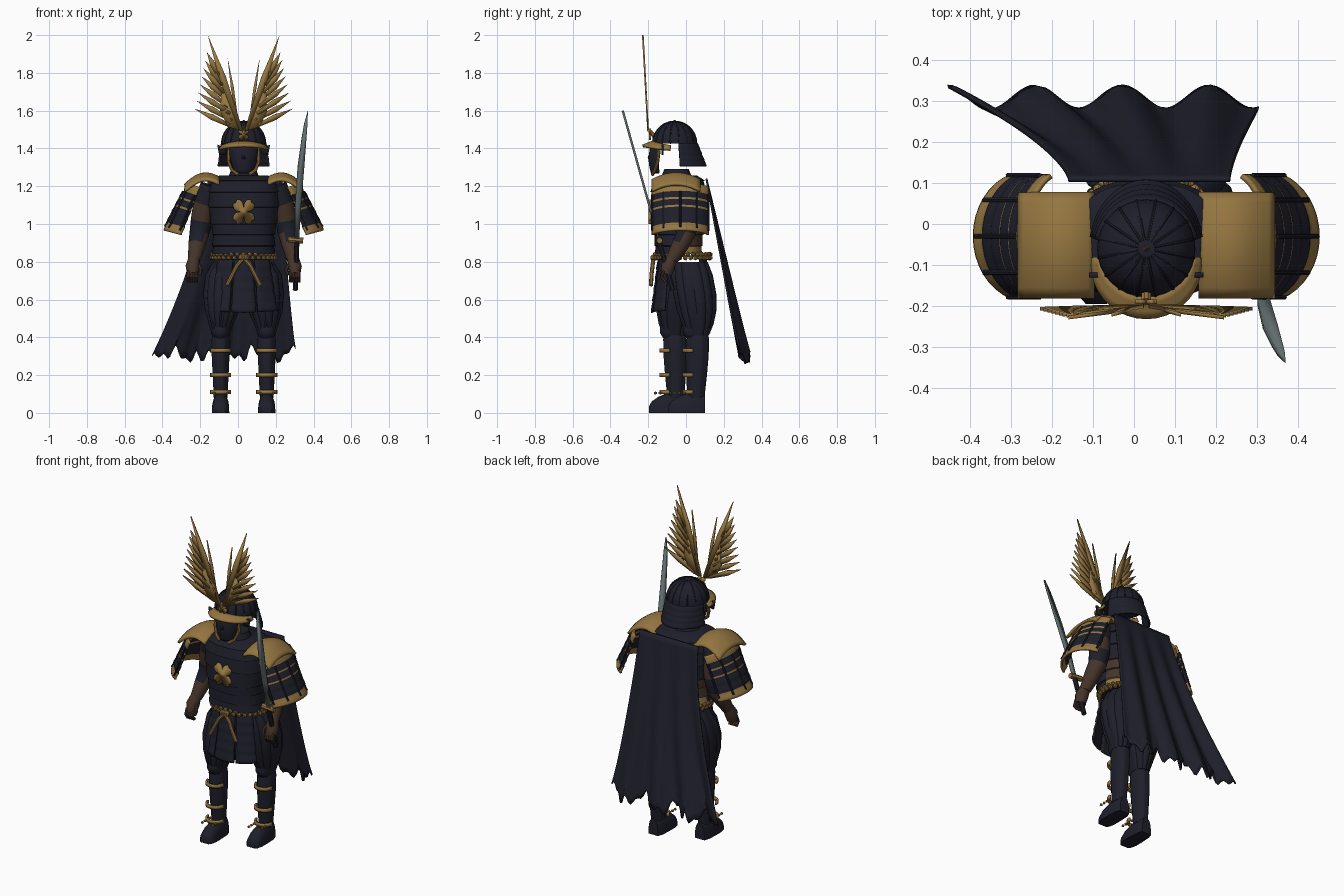
import bpy, bmesh
from math import sin, cos, pi, radians
from mathutils import Vector

cube = bpy.data.objects.get("Cube")
if cube:
    bpy.data.objects.remove(cube, do_unlink=True)

MID = 0.03  # x of the body's symmetry plane


def material(name, colour):
    mat = bpy.data.materials.new(name)
    mat.use_nodes = True
    mat.diffuse_color = (*colour, 1)
    mat.node_tree.nodes["Principled BSDF"].inputs["Base Color"].default_value = (*colour, 1)
    return mat


NAVY = material("dark navy lacquer", (0.0135, 0.0135, 0.024))
GOLD = material("old gold", (0.3, 0.18, 0.052))
BROWN = material("dark brown leather", (0.06, 0.035, 0.023))
STEEL = material("grey steel", (0.12, 0.15, 0.15))


def lerp(a, b, t):
    return a + (b - a) * t


def finish(name, bm, mats, thick=0, rule=None):
    bmesh.ops.remove_doubles(bm, verts=bm.verts, dist=1e-5)
    bmesh.ops.recalc_face_normals(bm, faces=bm.faces)
    if rule:
        for face in bm.faces:
            face.material_index = rule(face.calc_center_median())
    mesh = bpy.data.meshes.new(name)
    bm.to_mesh(mesh)
    bm.free()
    for mat in mats:
        mesh.materials.append(mat)
    mesh.shade_smooth()
    mesh.set_sharp_from_angle(angle=radians(40))
    obj = bpy.data.objects.new(name, mesh)
    bpy.context.collection.objects.link(obj)
    if thick:
        mod = obj.modifiers.new("thickness", 'SOLIDIFY')
        mod.thickness, mod.offset = thick, 0
    return obj


def add_skin(bm, rings):
    rows = [[bm.verts.new(p) for p in ring] for ring in rings]
    n = len(rows[0])
    for low, high in zip(rows, rows[1:]):
        for i in range(n):
            bm.faces.new((low[i], low[(i + 1) % n], high[(i + 1) % n], high[i]))
    bm.faces.new(rows[0])
    bm.faces.new(rows[-1])


def skin(name, rings, mats, rule=None):
    bm = bmesh.new()
    add_skin(bm, rings)
    return finish(name, bm, mats, rule=rule)


def oval(x, y, z, rx, ry, sides=32, flute=0, power=1.0):
    """Horizontal ring; flute adds vertical ribs, power under 1 squares it."""
    ring = []
    for i in range(sides):
        a = 2 * pi * i / sides
        c, s = cos(a), sin(a)
        k = 1 - flute * (i % 4 == 0)
        ring.append((x + rx * k * abs(c) ** power * (1 if c > 0 else -1),
                     y + ry * k * abs(s) ** power * (1 if s > 0 else -1), z))
    return ring


def tubes(name, paths, radius, mats, sides=8, rule=None):
    bm = bmesh.new()
    ref = Vector((0.31, 0.9, 0.17))
    for path in paths:
        pts = [Vector(p) for p in path]
        rings = []
        for i, p in enumerate(pts):
            d = (pts[min(i + 1, len(pts) - 1)] - pts[max(i - 1, 0)]).normalized()
            a = d.cross(ref).normalized()
            b = d.cross(a)
            r = radius[i] if isinstance(radius, (list, tuple)) else radius
            rings.append([p + r * (a * cos(2 * pi * k / sides) + b * sin(2 * pi * k / sides))
                          for k in range(sides)])
        add_skin(bm, rings)
    return finish(name, bm, mats, rule=rule)


def grid(name, f, nu, nv, mats, thick, rule=None):
    bm = bmesh.new()
    v = [[bm.verts.new(f(i / nu, j / nv)) for i in range(nu + 1)] for j in range(nv + 1)]
    for j in range(nv):
        for i in range(nu):
            face = bm.faces.new((v[j][i], v[j][i + 1], v[j + 1][i + 1], v[j + 1][i]))
            face.material_index = rule(i, j) if rule else 0
    return finish(name, bm, mats, thick)


def plates(name, outlines, depth, thick, mat):
    """Flat outlines drawn in x and z, with y given by depth(z)."""
    bm = bmesh.new()
    for outline in outlines:
        bm.faces.new([bm.verts.new((x, depth(z), z)) for x, z in outline])
    return finish(name, bm, [mat], thick)


def beads(name, pts, r, mat):
    bm = bmesh.new()
    for p in pts:
        made = bmesh.ops.create_icosphere(bm, subdivisions=1, radius=r)
        bmesh.ops.translate(bm, verts=made["verts"], vec=p)
    return finish(name, bm, [mat])


def flower(x, z, r):
    angles = [2 * pi * i / 64 for i in range(64)]
    size = [r * (0.3 + 0.75 * abs(sin(2 * a)) ** 0.6 - 0.16 * abs(sin(2 * a)) ** 24) for a in angles]
    return [(x + s * cos(a) * 0.95, z + s * sin(a) * 1.1) for a, s in zip(angles, size)]


# Cuirass of stepped lames, with leather and a gold hem behind
rings = []
lames = [(0.84, 0.163, 0.12), (0.885, 0.163, 0.123), (0.945, 0.163, 0.13), (1.0, 0.172, 0.138),
         (1.09, 0.185, 0.143), (1.17, 0.185, 0.143), (1.23, 0.17, 0.135), (1.26, 0.13, 0.1)]
for (z, rx, ry), (z2, rx2, ry2) in zip(lames, lames[1:]):
    rings.append(oval(MID, -0.04, z, rx + 0.005, ry + 0.005, 40, power=0.8))
    rings.append(oval(MID, -0.04, z2 - 0.003, rx2 - 0.002, ry2 - 0.002, 40, power=0.8))
skin("cuirass", rings, [NAVY, BROWN, GOLD],
     lambda c: 0 if c.y < -0.01 or c.z > 1 else 2 if c.z < 0.884 else 1)
skin("neck", [oval(MID, -0.05, z, r, r, 20) for z, r in ((1.24, 0.085), (1.29, 0.065))], [NAVY])
plates("chest_emblem", [flower(MID, 1.065, 0.07)], lambda z: -0.192, 0.012, GOLD)

# Belt rope with knot and hanging tails
loop = [(MID + 0.168 * cos(a), -0.018 + 0.146 * sin(a)) for a in (2 * pi * i / 64 for i in range(64))]
beads("belt_rope", [(x, y, 0.83 + 0.009 * (-1) ** i) for i, (x, y) in enumerate(loop)], 0.014, GOLD)
beads("belt_knot", [(MID + k * 0.014, -0.172, 0.822) for k in (-1, 0, 1)], 0.019, GOLD)
tubes("belt_tails", [[(MID, -0.172, 0.82), (MID + s * 0.035, -0.177, 0.78), (MID + s * 0.06, -0.183, 0.73),
                      (MID + s * 0.088, -0.185, 0.675)] for s in (-1, 1)], 0.011, [GOLD])

# Skirt plates hanging at the front and back
for k, angle in enumerate((0, 38, -38, 155, -155)):
    def tasset(u, v, angle=angle):
        a = radians(angle + (u - 0.5) * 35)
        step = v + 0.12 * ((v * 5) % 1)
        return (MID + lerp(0.16, 0.212, step) * sin(a), -0.02 - lerp(0.125, 0.16, step) * cos(a),
                lerp(0.81, 0.53 + 0.012 * abs(sin(a)), v))
    grid("skirt_plate_%d" % k, tasset, 6, 20, [NAVY], 0.01)

# Legs in a short stride, right foot forward
trousers = [(0.085, 0.2, 0.8, 0.075, 0.095), (0.103, 0.4, 0.73, 0.1, 0.112), (0.11, 0.7, 0.63, 0.105, 0.115),
            (0.114, 0.9, 0.54, 0.092, 0.105), (0.12, 1.0, 0.47, 0.065, 0.085), (0.122, 1.0, 0.41, 0.046, 0.06)]
shin = [(0.43, 0.04, 0.05), (0.39, 0.049, 0.062), (0.3, 0.048, 0.062), (0.2, 0.043, 0.056), (0.08, 0.037, 0.046)]
boot = [(-0.098, 0.026, 0.035), (-0.085, 0.038, 0.06), (-0.05, 0.046, 0.085),
        (0.0, 0.046, 0.105), (0.065, 0.043, 0.108), (0.096, 0.032, 0.1)]
for s, side, leg, foot in ((1, "left", 0.062, 0.005), (-1, "right", -0.06, -0.097)):
    x = MID + s * 0.122
    skin(side + "_trouser", [oval(MID + s * u, lerp(0.01, leg, t), z, rx, ry, 48, 0.07)
                             for u, t, z, rx, ry in trousers], [NAVY])
    skin(side + "_shin_guard", [oval(x, lerp(foot + 0.045, leg, z / 0.4), z, rx, ry, 32, 0.06)
                                for z, rx, ry in shin], [NAVY])
    skin(side + "_knee", [oval(x, leg - 0.02, 0.44 + 0.06 * sin(t), 0.05 * cos(t), 0.06 * cos(t), 20)
                          for t in (-1.4, -0.8, -0.3, 0.3, 0.8, 1.4)], [NAVY])
    skin(side + "_boot", [[(x + w * cos(pi * i / 12), foot + y, h * sin(pi * i / 12) ** 0.7) for i in range(13)]
                          for y, w, h in boot], [NAVY])
    for z in (0.33, 0.2, 0.11):
        def strap(u, v, z=z):
            a = lerp(-1.4, 1.4, u)
            return (x + 0.052 * sin(a), leg - 0.075 * cos(a) ** 0.6, z + lerp(-0.01, 0.01, v))
        grid("%s_strap_%d" % (side, z * 100), strap, 12, 1, [GOLD], 0.01)
    beads(side + "_boot_cord", [(x + k * 0.036, foot - 0.065 + 0.025 * i, 0.105) for i in range(4) for k in (-1, 1)],
          0.009, GOLD)

# Arms and hands
for s, side in ((1, "left"), (-1, "right")):
    def at(u, y, z):
        return (MID + s * u, y, z)
    tubes(side + "_arm", [[at(0.17, -0.03, 1.2), at(0.205, -0.02, 1.11), at(0.222, 0.0, 1.02), at(0.235, 0.0, 0.95),
                           at(0.247, -0.03, 0.89), at(0.262, -0.075, 0.81)]],
          (0.06, 0.062, 0.058, 0.052, 0.046, 0.033), [NAVY, BROWN], 20,
          lambda c: int(c.z < 0.93 or 1.02 < c.z < 1.1))
    tubes(side + "_palm", [[at(0.262, -0.075, 0.82), at(0.27, -0.095, 0.775), at(0.27, -0.105, 0.735)]],
          (0.03, 0.038, 0.03), [BROWN], 14)
    tubes(side + "_fingers", [[at(0.25 + 0.014 * k, -0.115, 0.755), at(0.25 + 0.014 * k, -0.13, 0.72),
                               at(0.25 + 0.014 * k, -0.11, 0.695)] for k in range(4)] +
          [[at(0.24, -0.1, 0.79), at(0.225, -0.125, 0.755), at(0.235, -0.13, 0.73)]], 0.01, [BROWN])

    # Gold shoulder yoke
    def yoke(u, v):
        w = lerp(-1, 1, v)
        return at(lerp(0.13, 0.31, u), -0.052 + 0.127 * w,
                  1.224 + 0.055 * sin(pi * (0.12 + 0.8 * u)) - 0.03 * u - 0.035 * w * w)
    grid(side + "_shoulder_yoke", yoke, 12, 10, [GOLD], 0.014)

    # Curved shoulder guard in rows, with lacing cords over it
    def guard(u, v, lift=0.0):
        a = lerp(-1.25, 1.25, u)
        step = v + 0.06 * ((v * 6) % 1)
        return at(lerp(0.205, 0.288, step) + (lerp(0.085, 0.13, v) + lift) * cos(a),
                  -0.03 + (0.155 + lift) * sin(a), lerp(1.185 + 0.03 * cos(a), 0.93 + 0.035 * cos(a), v))
    grid(side + "_shoulder_guard", guard, 16, 24, [NAVY, GOLD], 0.012,
         lambda i, j: int(j < 4 or j >= 20 or j in (7, 11)))
    tubes(side + "_guard_cords", [[guard(u, v / 12, 0.008) for v in range(2, 12)]
                                  for u in (0.04, 0.27, 0.5, 0.73, 0.96)], 0.006, [NAVY], 6)

# Sword held upright in the left hand
spine = [(0.312, 0.92, 0.012), (0.318, 1.1, 0.016), (0.333, 1.3, 0.018), (0.349, 1.45, 0.013), (0.359, 1.53, 0.009)]
edge = [(x - w, z) for x, z, w in spine] + [(0.37, 1.6)] + [(x + w, z) for x, z, w in reversed(spine)]
plates("sword_blade", [edge], lambda z: -0.143 - 0.28 * (z - 0.915), 0.012, STEEL)
tubes("sword_guard", [[(0.265, -0.14, 0.918), (0.345, -0.14, 0.912)]], 0.016, [GOLD])
tubes("sword_grip", [[(0.312, -0.143, 0.91), (0.303, -0.07, 0.65)]], 0.014, [NAVY])

# Helmet bowl with ribs
HY = -0.06


def bowl(a, t, r):
    return (MID + r * cos(t) * cos(a), HY + r * cos(t) * sin(a), 1.425 + r * sin(t))


skin("helmet_bowl", [[bowl(2 * pi * i / 32, t * pi / 18, 0.12) for i in range(32)]
                     for t in (0, 1, 2, 3, 4, 5, 6, 7, 8, 8.8)], [NAVY])
tubes("helmet_ribs", [[bowl(2 * pi * (k + 0.5) / 16, t * pi / 18, 0.119) for t in range(9)]
                      for k in range(16)], 0.0035, [NAVY], 6)
beads("helmet_finial", [(MID, HY, 1.543)], 0.009, BROWN)


def neck_guard(u, v):
    a = lerp(-1.4, 1.4, u)
    r = lerp(0.118, 0.134, v) + 0.003 * ((v * 4) % 1)
    return (MID + r * sin(a), HY + (r + 0.03 * v) * cos(a), lerp(1.425, 1.305, v))


grid("neck_guard", neck_guard, 24, 16, [NAVY], 0.01)


def brim(u, v):
    a = lerp(-1.4, 1.4, u)
    r = 0.115 + v * (0.008 + 0.047 * cos(a))
    return (MID + r * sin(a), HY - r * cos(a), 1.435 - 0.022 * v - 0.022 * sin(a) ** 2)


grid("helmet_brim", brim, 20, 3, [GOLD], 0.014)
plates("helmet_side_flaps", [[(MID + s * u, z) for u, z in ((0.09, 1.37), (0.13, 1.365), (0.14, 1.42), (0.1, 1.405))]
                             for s in (-1, 1)], lambda z: -0.125, 0.012, NAVY)


# Face mask shell with nose and gold cheek straps
def mask(u, v):
    a = lerp(-1.25, 1.25, u)
    w = lerp(0.078, 0.045, v ** 2)
    return (MID + w * sin(a), -0.125 - (0.055 + 0.012 * sin(pi * v)) * cos(a), lerp(1.42, 1.27, v))


grid("face_mask", mask, 14, 10, [NAVY], 0.012)
tubes("mask_nose", [[(MID, -0.18, 1.39), (MID, -0.192, 1.35), (MID, -0.182, 1.335)]], (0.008, 0.012, 0.01), [NAVY])
tubes("cheek_straps", [[(MID + s * 0.078, -0.14, 1.41), (MID + s * 0.08, -0.15, 1.33), (MID + s * 0.062, -0.165, 1.285),
                        (MID + s * 0.03, -0.178, 1.262)] for s in (-1, 1)], 0.009, [GOLD])


# Feathered crest and its emblem
def feather(base, tip, width):
    b, t = Vector(base), Vector(tip)
    n = Vector((t.y - b.y, b.x - t.x)).normalized() * width / 2
    m = b.lerp(t, 0.55)
    return [b - n * 0.5, m - n, t, m + n, b + n * 0.5]


half = [feather((0.015, 1.5), (0.19, 2.0), 0.036), feather((0.03, 1.53), (0.085, 1.88), 0.016),
        [(0.005, 1.49), (0.085, 1.515), (0.125, 1.6), (0.115, 1.73), (0.05, 1.62)]]
for k in range(8):
    t = k / 7
    half.append(feather((lerp(0.05, 0.125, t), lerp(1.51, 1.77, t)), (lerp(0.26, 0.195, t), lerp(1.61, 1.91, t)), 0.03))
for s, side in ((1, "left"), (-1, "right")):
    plates(side + "_crest", [[(MID + s * x, z) for x, z in shape] for shape in half],
           lambda z: -0.2 - 0.055 * (z - 1.48), 0.009, GOLD)
plates("helmet_emblem", [flower(MID, 1.475, 0.033)], lambda z: -0.19, 0.012, GOLD)
tubes("crest_socket", [[(MID, -0.165, 1.46), (MID, -0.19, 1.49)]], 0.012, [GOLD])


# Cape with folds and a ragged hem
def cape(u, v):
    spread = v ** 1.5
    fold = cos(2 * pi * u / 0.28)
    ragged = 0.022 * sin(u * 47) + 0.02 * sin(u * 83 + 1) - 0.02 * fold
    return (lerp(lerp(-0.16, -0.455, spread), lerp(0.235, 0.305, spread), u),
            0.108 + 0.2 * v + 0.028 * fold * v, 1.24 - 0.935 * v + ragged * v ** 8)


grid("cape", cape, 64, 28, [NAVY], 0.01)
